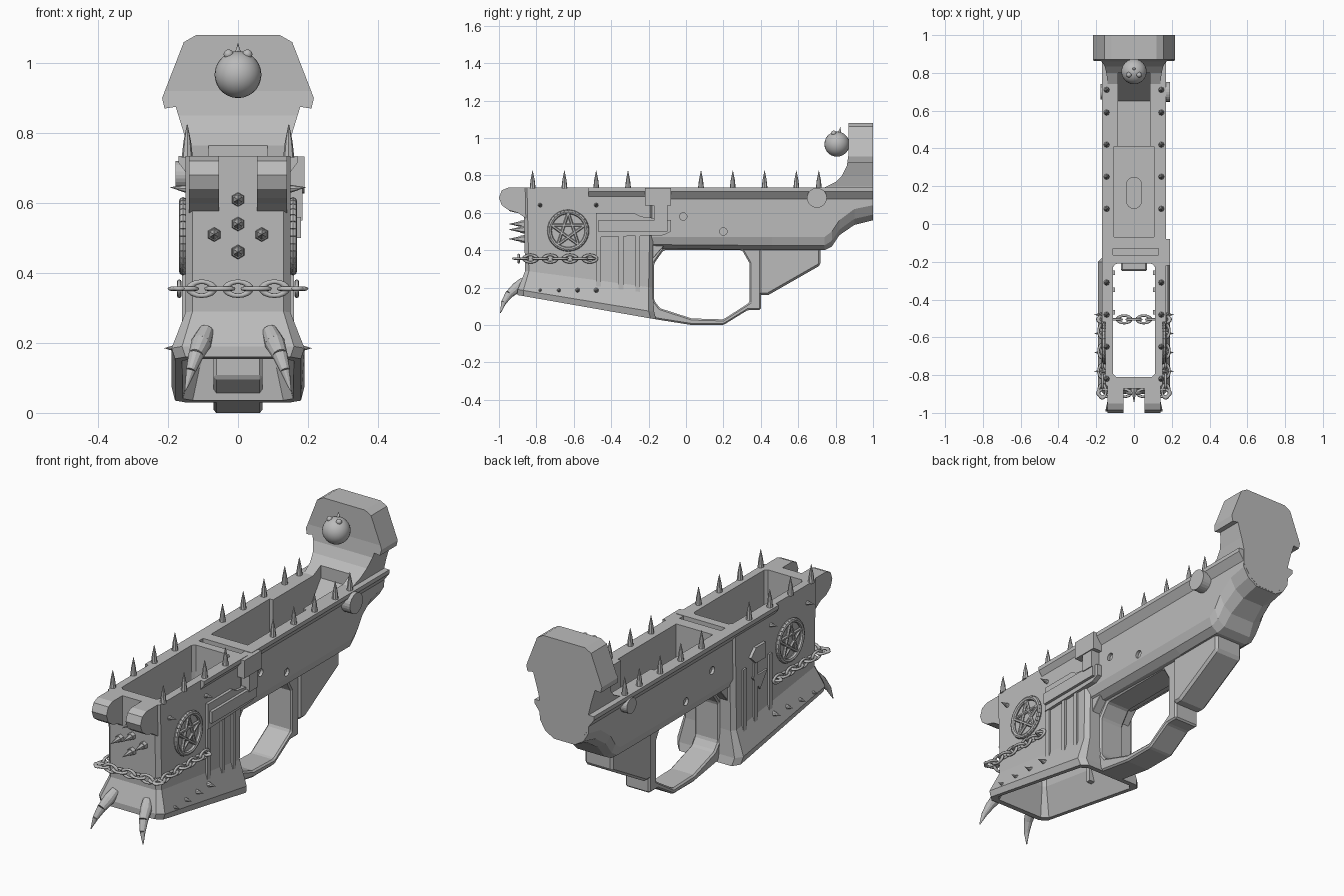
import bpy, bmesh, math
from mathutils import Vector, Matrix

start_cube = bpy.data.objects.get("Cube")
if start_cube:
    bpy.data.objects.remove(start_cube, do_unlink=True)

GREY = (0.5, 0.5, 0.5, 1)
metal = bpy.data.materials.new("plain_grey")
metal.use_nodes = True
metal.diffuse_color = GREY
metal.node_tree.nodes["Principled BSDF"].inputs["Base Color"].default_value = GREY


def finish(bm, name, smooth=False):
    bmesh.ops.recalc_face_normals(bm, faces=bm.faces[:])
    mesh = bpy.data.meshes.new(name)
    bm.to_mesh(mesh)
    bm.free()
    mesh.materials.append(metal)
    obj = bpy.data.objects.new(name, mesh)
    bpy.context.collection.objects.link(obj)
    if smooth:
        mesh.shade_smooth()
    return obj


def loft(name, rings):
    """Skin a row of equal-sized rings and cap both ends."""
    bm = bmesh.new()
    rows = [[bm.verts.new(p) for p in ring] for ring in rings]
    n = len(rows[0])
    for low, high in zip(rows, rows[1:]):
        for i in range(n):
            j = (i + 1) % n
            bm.faces.new((low[i], low[j], high[j], high[i]))
    bm.faces.new(rows[0])
    bm.faces.new(rows[-1])
    return finish(bm, name)


def side_prism(name, profile, x0, x1):
    return loft(name, [[(x, y, z) for y, z in profile] for x in (x0, x1)])


def box(name, x0, x1, y0, y1, z0, z1):
    return side_prism(name, [(y0, z0), (y1, z0), (y1, z1), (y0, z1)], x0, x1)


def apply_modifier(obj, kind, **settings):
    mod = obj.modifiers.new(kind.title(), kind)
    for key, value in settings.items():
        setattr(mod, key, value)
    bpy.context.view_layer.objects.active = obj
    bpy.ops.object.modifier_apply(modifier=mod.name)


def cut(obj, cutter, operation="DIFFERENCE"):
    apply_modifier(obj, "BOOLEAN", object=cutter, operation=operation, solver="EXACT")


def discard(*objects):
    for obj in objects:
        bpy.data.objects.remove(obj, do_unlink=True)


def add_cone(bm, a, b, r1, r2=0, sides=8):
    a, b = Vector(a), Vector(b)
    turn = (b - a).to_track_quat("Z", "Y").to_matrix().to_4x4()
    bmesh.ops.create_cone(bm, cap_ends=True, segments=sides, radius1=r1, radius2=r2,
                          depth=(b - a).length, matrix=Matrix.Translation((a + b) / 2) @ turn)


# Front well: straight walls, flared skirt, sloping lower rim
def well_ring(half, front, back, chamfer, z_front, z_back):
    c = chamfer
    plan = [(half, front + c), (half, back - c), (half - c, back), (c - half, back),
            (-half, back - c), (-half, front + c), (c - half, front), (half - c, front)]
    slope = (z_back - z_front) / (back - front)
    return [(x, y, z_front + slope * (y - front)) for x, y in plan]


well = loft("front_well", [
    well_ring(.15, -.87, -.17, .02, .735, .735),
    well_ring(.15, -.86, -.18, .02, .29, .2),
    well_ring(.19, -.9, -.17, .03, .19, .07),
    well_ring(.18, -.9, -.16, .03, .16, .03)])
well_cutter = loft("well_cutter", [
    well_ring(.11, -.81, -.21, .015, .9, .9),
    well_ring(.11, -.81, -.21, .015, .29, .2),
    well_ring(.165, -.87, -.19, .03, .14, .01)])


# Main body: overhanging top rail, tapering to a rounded tail
def body_ring(y, half, corner, bottom_half, bottom):
    right = [(.17, .735), (.17, .715), (.14, .675), (half, corner + .02),
             ((half + bottom_half) / 2 + .01, (corner + bottom) / 2), (bottom_half, bottom)]
    return [(x, y, z) for x, z in right] + [(-x, y, z) for x, z in reversed(right)]


body = loft("main_body", [body_ring(*row) for row in (
    (-.52, .13, .47, .09, .43), (-.2, .14, .45, .09, .41), (.46, .14, .45, .09, .4),
    (.74, .14, .45, .09, .4), (.78, .14, .48, .08, .42), (.82, .14, .54, .07, .48),
    (.9, .14, .6, .06, .535), (.999, .14, .62, .06, .56))])

# Rear plate: outline crossed with a curved side profile
half_outline = [(.12, 1.08), (.155, 1.06), (.217, .9), (.21, .87), (.178, .875),
                (.155, .8), (.14, .74), (.14, .66), (.1, .6), (.05, .565)]
outline = half_outline + [(-x, z) for x, z in reversed(half_outline)]
plate = loft("rear_plate", [[(x, y, z) for x, z in outline] for y in (.6, 1)])
sweep = [(1.1, .5), (1.1, 1.2), (.87, 1.2), (.87, .92), (.86, .85), (.835, .8),
         (.8, .765), (.74, .735), (.74, .65), (.88, .5)]
plate_shape = side_prism("plate_shape", sweep, -.3, .3)
cut(plate, plate_shape, "INTERSECT")

# Shallow decorative pockets
pocket = box("pocket_cutter", -.105, .105, -.07, .41, .47, .9)
ramp = side_prism("ramp_cutter", [(.4, .5), (.65, .5), (.8, .7), (.8, .775),
                                  (.7, .9), (.4, .9)], -.085, .085)
groove = box("groove_cutter", -.11, .2, -.165, -.13, .69, .8)
dent = side_prism("dent_cutter", [(.165 + .085 * s + .04 * math.cos(a), .04 * math.sin(a))
                  for s, a in [(int(k < 6 or k > 17) * 1.0 - .5, math.tau * k / 24)
                               for k in range(24)]], 0, .1)
dent.data.transform(Matrix.Rotation(-math.pi / 2, 4, "Y") @ Matrix.Identity(4))
dent.data.transform(Matrix.Translation((0, 0, .445)))
for cutter in (well_cutter, pocket, ramp, groove, dent):
    cut(body, cutter)
for cutter in (well_cutter, groove):
    cut(well, cutter)
cut(plate, ramp)
for side in (-1, 1):
    for y, z in ((-.015, .58), (.2, .5)):
        bm = bmesh.new()
        add_cone(bm, (side * .125, y, z), (side * .2, y, z), .02, .02, 16)
        dimple = finish(bm, "dimple_cutter")
        cut(body, dimple)
        discard(dimple)

# Rounded front ears
ear = [(-.84, .735), (-.95, .735), (-.985, .72), (-1, .68), (-.985, .64),
       (-.95, .615), (-.9, .6), (-.84, .56)]
for name, x0, x1 in (("right_ear", -.14, -.055), ("left_ear", .055, .14)):
    side_prism(name, ear, x0, x1)

# Open loop under the body
guard = side_prism("lower_loop", [
    (-.25, .43), (-.25, .1), (-.16, .03), (.03, 0), (.2, 0), (.33, .08),
    (.4, .08), (.4, .43)], -.07, .07)
guard_hole = side_prism("loop_cutter", [
    (-.17, .33), (-.12, .4), (.3, .4), (.34, .33), (.34, .12), (.2, .03),
    (.03, .035), (-.14, .09), (-.17, .13)], -.2, .2)
cut(guard, guard_hole)
apply_modifier(guard, "BEVEL", width=.008, segments=1)
shoulder = side_prism("well_shoulder", [
    (-.3, .12), (-.23, .1), (-.19, .14), (-.19, .34), (-.12, .42), (-.1, .6),
    (-.3, .6)], -.115, .115)
cut(shoulder, well_cutter)
apply_modifier(shoulder, "BEVEL", width=.015, segments=1)
tang = side_prism("rear_tang", [
    (.39, .43), (.39, .16), (.44, .16), (.72, .32), (.72, .43)], -.08, .08)
apply_modifier(tang, "BEVEL", width=.012, segments=1)
discard(well_cutter, pocket, ramp, groove, dent, guard_hole, plate_shape)

# Raised side details
side_prism("left_fence", [(-.48, .47), (-.12, .48), (-.08, .5), (-.08, .56), (-.24, .58),
                          (-.28, .6), (-.48, .6)], .13, .165)
box("left_bar", .16, .18, -.47, -.1, .5, .56)
box("left_latch", .13, .19, -.22, -.08, .64, .733)
box("left_latch_tip", .13, .185, -.17, -.1, .55, .66)
side_prism("right_button", [(-.42, .5), (-.34, .5), (-.3, .54), (-.34, .58), (-.42, .58)],
           -.165, -.14)
side_prism("right_wedge", [(-.44, .43), (-.38, .35), (-.32, .43)], -.16, -.14)
bm = bmesh.new()
add_cone(bm, (.12, .7, .68), (.19, .7, .68), .053, .053, 24)
add_cone(bm, (-.12, .7, .68), (-.178, .7, .68), .04, .04, 24)
finish(bm, "round_knobs")
for side in (-1, 1):
    for y in (-.48, -.36, -.27):
        box("side_rib", side * .1, side * .16, y, y + .025, .17, .5)

# Spikes on the rails, front and skirt
bm = bmesh.new()
for side in (-1, 1):
    for y in (-.82, -.65, -.48, -.31, .08, .25, .42, .59, .71):
        x = side * .145
        add_cone(bm, (x, y, .73), (x, y, .775), .016, .011)
        add_cone(bm, (x, y, .775), (x, y, .825), .011, .001)
    for k in range(4):
        y = -.78 + k * .1
        add_cone(bm, (side * .165, y, .185), (side * .212, y, .185), .014)
    for y in (-.78, -.48):
        add_cone(bm, (side * .14, y, .64), (side * .195, y, .645), .014)
for x, z in ((0, .61), (0, .54), (0, .46), (-.068, .51), (.068, .51)):
    add_cone(bm, (x, -.855, z), (x, -.885, z), .022, .018, 6)
    add_cone(bm, (x, -.88, z), (x, -.95, z), .016, 0, 6)
finish(bm, "spikes")

# Curved claws at the front rim
bm = bmesh.new()
claw = [(.09, -.87, .235, .022), (.105, -.905, .2, .029), (.12, -.945, .165, .022),
        (.135, -.975, .12, .014), (.15, -.992, .065, .002)]
for side in (-1, 1):
    for (xa, ya, za, ra), (xb, yb, zb, rb) in zip(claw, claw[1:]):
        add_cone(bm, (side * xa, ya, za), (side * xb, yb, zb), ra, rb, 12)
finish(bm, "claws")

# Star in a ring on each side
bm = bmesh.new()
for side in (-1, 1):
    def rim(angle, radius=.1):
        return (side * .157, -.63 + radius * math.sin(angle), .505 + radius * math.cos(angle))
    for k in range(32):
        add_cone(bm, rim(math.tau * k / 32), rim(math.tau * (k + 1) / 32), .012, .012)
    for k in range(5):
        add_cone(bm, rim(math.tau * k / 5, .095), rim(math.tau * (k + 2) / 5, .095), .008, .008, 6)
finish(bm, "star_rings")


# Chain looped round the well
def add_link(bm, centre, direction, roll):
    along = Vector(direction)
    across = along.cross(Vector((0, 0, 1)))
    flat, thick = (Vector((0, 0, 1)), across) if roll else (across, Vector((0, 0, 1)))
    rows = []
    for i in range(16):
        a = math.tau * i / 16
        row = []
        for j in range(8):
            b = math.tau * j / 8
            r = .02 + .0065 * math.cos(b)
            row.append(bm.verts.new(Vector(centre) + along * r * math.cos(a) * 1.7
                                    + flat * r * math.sin(a) + thick * .0065 * math.sin(b)))
        rows.append(row)
    for i in range(16):
        for j in range(8):
            p, q = rows[i], rows[(i + 1) % 16]
            bm.faces.new((p[j], q[j], q[(j + 1) % 8], p[(j + 1) % 8]))


bm = bmesh.new()
for k in range(7):
    for y in (-.895, -.505):
        add_link(bm, ((k - 3) * .052, y, .355), (1, 0, 0), k % 2)
for side in (-1, 1):
    for k in range(8):
        add_link(bm, (side * .168, -.885 + k * .053, .355), (0, 1, 0), k % 2)
finish(bm, "chain", smooth=True)

# Round head with two eyes and a small horn
bm = bmesh.new()
for x, y, z, r in ((0, .807, .967, .067), (-.027, .79, 1.025, .014), (.027, .79, 1.025, .014)):
    bmesh.ops.create_uvsphere(bm, u_segments=24, v_segments=14, radius=r,
                              matrix=Matrix.Translation((x, y, z)))
add_cone(bm, (0, .82, 1.02), (0, .825, 1.058), .012)
finish(bm, "round_head", smooth=True)
